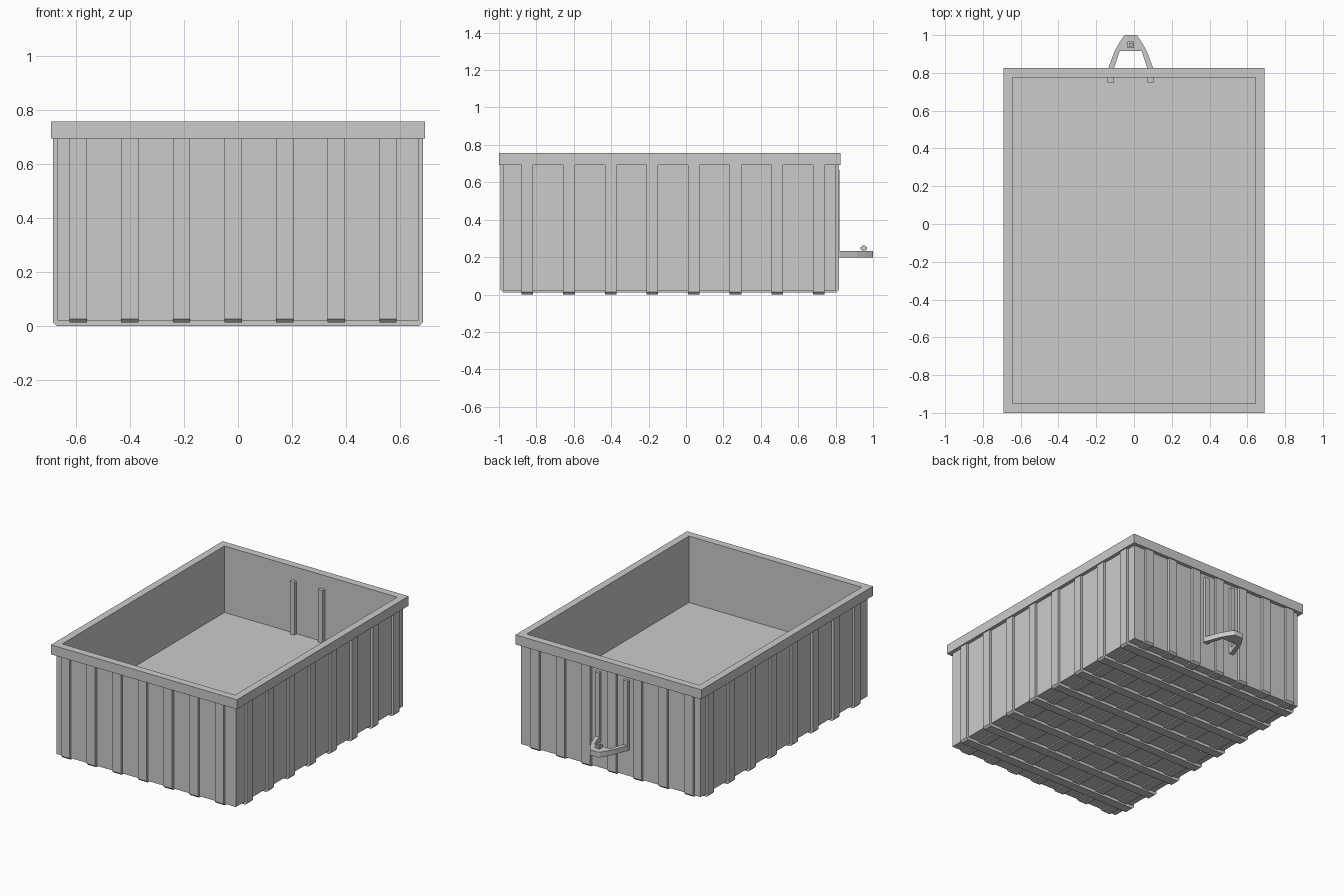
import bpy, bmesh
from mathutils import Vector

if "Cube" in bpy.data.objects:
    bpy.data.objects.remove(bpy.data.objects["Cube"])

YC = -0.0875  # centre of the bin along y


def finish(bm, name):
    bmesh.ops.recalc_face_normals(bm, faces=bm.faces)
    me = bpy.data.meshes.new(name)
    bm.to_mesh(me)
    bm.free()
    ob = bpy.data.objects.new(name, me)
    bpy.context.collection.objects.link(ob)
    return ob


def prism(name, pts, place, depth):
    """Extrude a closed profile; place maps (u, v) to a 3D point."""
    bm = bmesh.new()
    face = bm.faces.new([bm.verts.new(place(u, v)) for u, v in pts])
    ext = bmesh.ops.extrude_face_region(bm, geom=[face])
    bmesh.ops.translate(bm, vec=Vector(depth),
                        verts=[g for g in ext["geom"] if isinstance(g, bmesh.types.BMVert)])
    return finish(bm, name)


def box(name, x0, x1, y0, y1, z0, z1):
    pts = [(x0, y0), (x1, y0), (x1, y1), (x0, y1)]
    return prism(name, pts, lambda u, v: (u, v, z0), (0, 0, z1 - z0))


def shell(name, levels):
    """Bridge a sequence of rectangular loops (half x, half y, z)."""
    bm = bmesh.new()
    loops = [[bm.verts.new((sx * hx, YC + sy * hy, z))
              for sx, sy in ((-1, -1), (1, -1), (1, 1), (-1, 1))] for hx, hy, z in levels]
    for a, b in zip(loops, loops[1:]):
        for i in range(4):
            j = (i + 1) % 4
            bm.faces.new((a[i], a[j], b[j], b[i]))
    bm.faces.new(loops[0])
    bm.faces.new(loops[-1])
    return finish(bm, name)


# Tub with overhanging rim and raised floor
shell("bin_tub", [(0.668, 0.888, 0.02), (0.668, 0.888, 0.693), (0.692, 0.9125, 0.693),
                  (0.692, 0.9125, 0.757), (0.643, 0.862, 0.757), (0.643, 0.862, 0.31)])


# U-shaped ribs wrapping down the walls and under the base
def u_profile(half, inner, bottom, c=0.013, top=0.694):
    return [(-half, top), (-half, bottom + c), (-half + c, bottom), (half - c, bottom),
            (half, bottom + c), (half, top), (inner, top), (inner, 0.03),
            (-inner, 0.03), (-inner, top)]


for i in range(7):
    x = -0.591 + i * 0.191
    prism(f"lengthwise_rib_{i + 1}", u_profile(0.905, 0.88, 0.012),
          lambda u, v: (x - 0.032, YC + u, v), (0.064, 0, 0))
for i in range(8):
    y = -0.848 + i * 0.2225
    prism(f"crosswise_rib_{i + 1}", u_profile(0.684, 0.66, 0.0),
          lambda u, v: (u, y - 0.031, v), (0, 0.062, 0))

# Hitch posts running through the back wall
HX = -0.0175
for side, s in (("left", -1), ("right", 1)):
    x = HX + s * 0.105
    box(f"hitch_post_{side}", x - 0.017, x + 0.017, 0.75, 0.82, 0.197, 0.665)

# A-shaped tow hitch
outer = [(0.122, 0.80), (0.119, 0.825), (0.085, 0.915), (0.06, 0.96), (0.035, 0.997), (0.028, 1.0)]
inner = [(0.058, 0.915), (0.088, 0.825), (0.09, 0.80)]
right = [(HX + x, y) for x, y in reversed(inner)], [(HX + x, y) for x, y in outer]
left = [(HX - x, y) for x, y in reversed(outer)], [(HX - x, y) for x, y in inner]
prism("tow_hitch", right[1] + left[0] + left[1][::-1] + right[0][::-1],
      lambda u, v: (u, v, 0.197), (0, 0, 0.035))

# Hitch pin: shaft, collar, cap
for part, r, z0, z1 in (("shaft", 0.010, 0.225, 0.24), ("collar", 0.017, 0.24, 0.253),
                        ("cap", 0.009, 0.253, 0.262)):
    box(f"hitch_pin_{part}", HX - r, HX + r, 0.95 - r, 0.95 + r, z0, z1)
